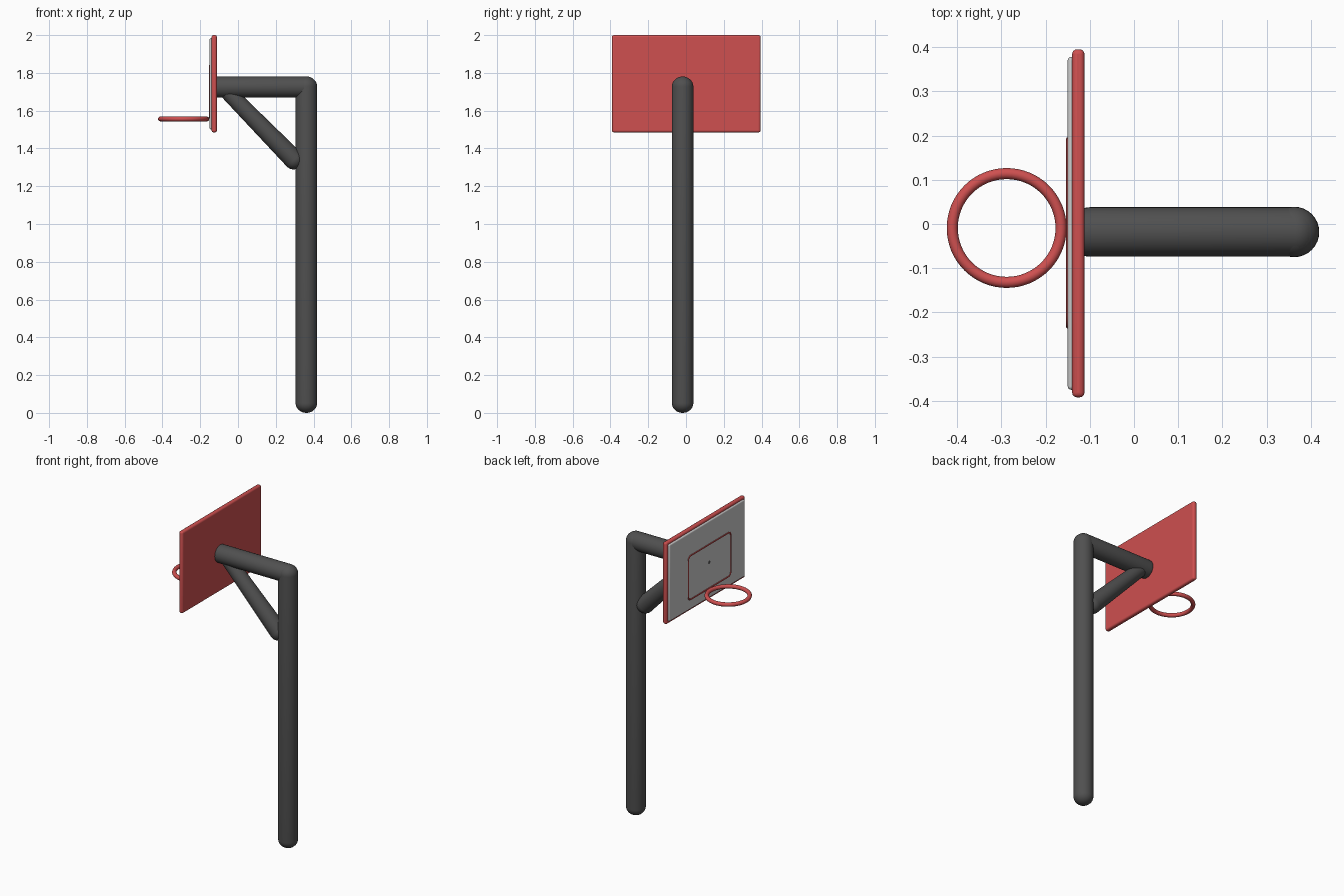
import bpy, bmesh, math
from mathutils import Vector, Matrix

if "Cube" in bpy.data.objects:
    bpy.data.objects.remove(bpy.data.objects["Cube"])


def material(name, colour):
    m = bpy.data.materials.new(name)
    m.diffuse_color = (*colour, 1)
    m.use_nodes = True
    m.node_tree.nodes["Principled BSDF"].inputs["Base Color"].default_value = m.diffuse_color
    return m


RED = material("red_paint", (0.62, 0.08, 0.08))
DARK = material("dark_steel", (0.08, 0.08, 0.08))
MID_Y = -0.018


def finish(ob, name, mat=None):
    ob.name = name
    if mat:
        ob.data.materials.append(mat)
    bpy.ops.object.select_all(action='DESELECT')
    ob.select_set(True)
    bpy.context.view_layer.objects.active = ob
    bpy.ops.object.shade_smooth_by_angle(angle=math.radians(40))
    return ob


def pipe(name, a, b, r0, r1, cap, flat=1.0):
    """Round-ended pipe from tip a to tip b, turned from a half profile."""
    a, b = Vector(a), Vector(b)
    length = (b - a).length
    steps = [i * math.pi / 16 for i in range(9)]
    prof = [(r0 * math.sin(t), cap * (1 - math.cos(t))) for t in steps]
    prof += [(r1 * math.sin(t), length - cap * (1 - math.cos(t))) for t in reversed(steps)]
    bm = bmesh.new()
    vs = [bm.verts.new((r, 0, z)) for r, z in prof]
    es = [bm.edges.new(p) for p in zip(vs, vs[1:])]
    bmesh.ops.spin(bm, geom=vs + es, cent=(0, 0, 0), axis=(0, 0, 1),
                   angle=math.tau, steps=32)
    bmesh.ops.remove_doubles(bm, verts=bm.verts, dist=1e-5)
    bmesh.ops.recalc_face_normals(bm, faces=bm.faces)
    turn = Vector((0, 0, 1)).rotation_difference(b - a).to_matrix().to_4x4()
    bm.transform(Matrix.Translation(a) @ turn @ Matrix.Diagonal((flat, 1, 1, 1)))
    me = bpy.data.meshes.new(name)
    bm.to_mesh(me)
    bm.free()
    ob = bpy.data.objects.new(name, me)
    bpy.context.collection.objects.link(ob)
    return finish(ob, name, DARK)


def slab(name, lo, hi, bevel, mat=None):
    """Box between two corners with rounded edges."""
    lo, hi = Vector(lo), Vector(hi)
    bpy.ops.mesh.primitive_cube_add(size=1, location=(lo + hi) / 2)
    ob = bpy.context.object
    ob.data.transform(Matrix.Diagonal((*(hi - lo), 1)))
    finish(ob, name, mat)
    mod = ob.modifiers.new("rounded_edges", 'BEVEL')
    mod.width, mod.segments = bevel, 4
    return ob


# Post, arm and diagonal brace
pipe("post", (0.362, MID_Y, 0), (0.362, MID_Y, 1.78), 0.057, 0.057, 0.052)
pipe("arm", (-0.151, MID_Y, 1.725), (0.417, MID_Y, 1.725), 0.056, 0.056, 0.052)
pipe("brace", (-0.10, MID_Y, 1.745), (0.332, MID_Y, 1.305), 0.041, 0.053, 0.05)

# Red backing board and pale front panel
slab("backboard", (-0.14, -0.392, 1.485), (-0.112, 0.395, 2.0), 0.011, RED)
slab("front_panel", (-0.150, -0.375, 1.50), (-0.128, 0.378, 1.985), 0.008)

# Aiming rectangle: a thin rounded-corner line on the panel
cy, cz, hw, hh, rad = -0.02, 1.70, 0.212, 0.138, 0.025
pts = []
for k, (sy, sz) in enumerate([(1, 1), (-1, 1), (-1, -1), (1, -1)]):
    for i in range(5):
        t = (k + i / 4) * math.pi / 2
        pts.append((-0.149, cy + sy * (hw - rad) + rad * math.cos(t),
                    cz + sz * (hh - rad) + rad * math.sin(t)))
cu = bpy.data.curves.new("aiming_rectangle", 'CURVE')
cu.dimensions = '3D'
cu.bevel_depth, cu.bevel_resolution = 0.005, 2
sp = cu.splines.new('POLY')
sp.points.add(len(pts) - 1)
for p, co in zip(sp.points, pts):
    p.co = (*co, 1)
sp.use_cyclic_u = True
rect = bpy.data.objects.new("aiming_rectangle", cu)
bpy.context.collection.objects.link(rect)
bpy.ops.object.select_all(action='DESELECT')
rect.select_set(True)
bpy.context.view_layer.objects.active = rect
bpy.ops.object.convert(target='MESH')
finish(bpy.context.object, "aiming_rectangle", RED)

# Hoop
bpy.ops.mesh.primitive_torus_add(major_radius=0.123, minor_radius=0.0125,
                                 major_segments=64, minor_segments=16,
                                 location=(-0.288, -0.009, 1.556))
finish(bpy.context.object, "hoop", RED)
